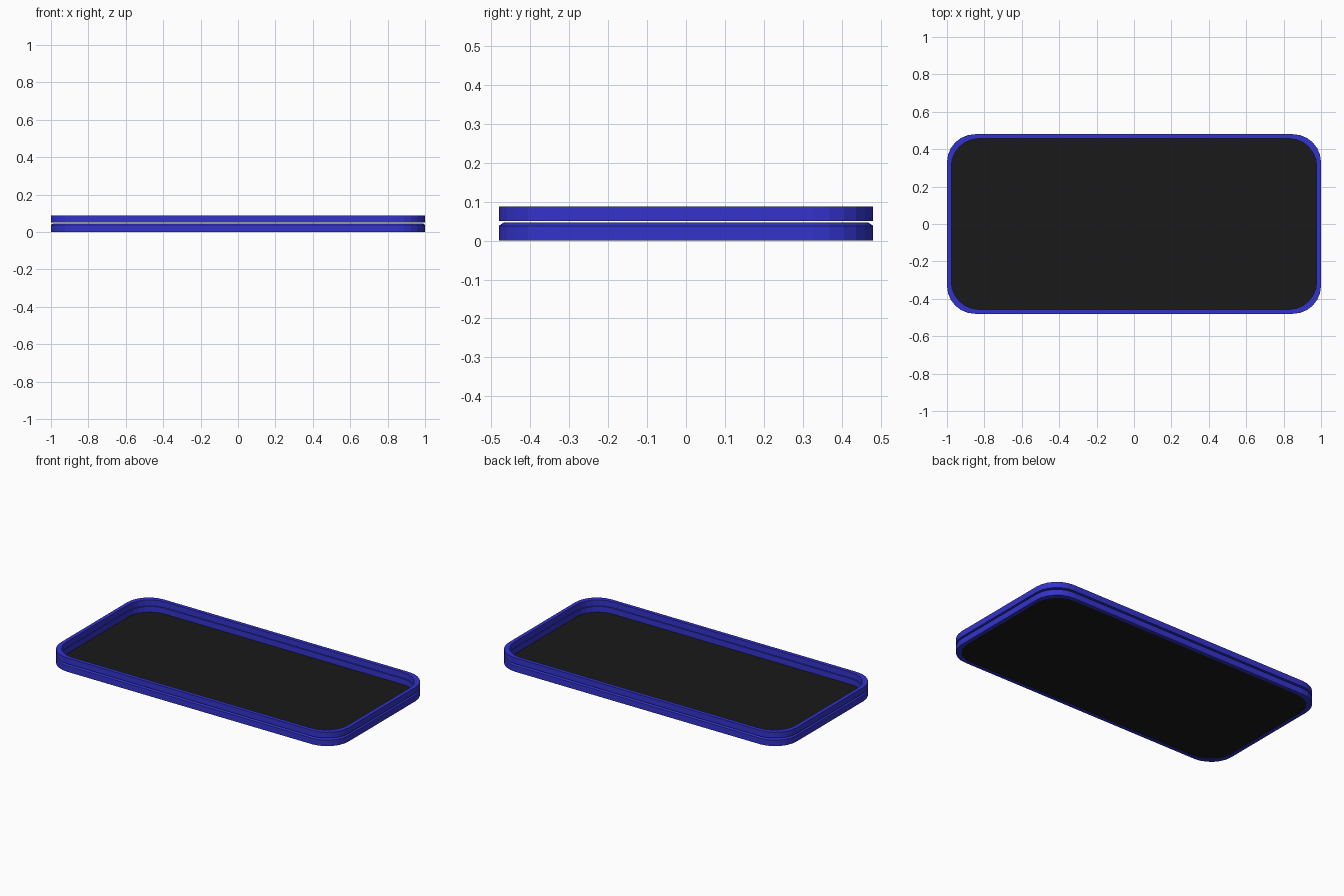
import bpy, bmesh, math

if "Cube" in bpy.data.objects:
    bpy.data.objects.remove(bpy.data.objects["Cube"])

SEG = 6  # facets per rounded corner


def outline(hx, hy, r):
    """Rounded rectangle, counter-clockwise."""
    pts = []
    for k, (sx, sy) in enumerate([(1, 1), (-1, 1), (-1, -1), (1, -1)]):
        for i in range(SEG + 1):
            a = math.pi / 2 * (k + i / SEG)
            pts.append((sx * (hx - r) + r * math.cos(a), sy * (hy - r) + r * math.sin(a)))
    return pts


def material(name, rgb):
    m = bpy.data.materials.new(name)
    m.diffuse_color = (*rgb, 1)
    m.use_nodes = True
    m.node_tree.nodes["Principled BSDF"].inputs["Base Color"].default_value = m.diffuse_color
    return m


def loft(name, profile, mat, closed):
    """Skin rounded loops given as (inset, radius, z); closed joins last to first, else caps."""
    bm = bmesh.new()
    loops = [[bm.verts.new((x, y, z)) for x, y in outline(1 - d, 0.48 - d, r)]
             for d, r, z in profile]
    pairs = list(zip(loops, loops[1:]))
    if closed:
        pairs.append((loops[-1], loops[0]))
    else:
        bm.faces.new(loops[0])
        bm.faces.new(loops[-1])
    for a, b in pairs:
        n = len(a)
        for i in range(n):
            j = (i + 1) % n
            bm.faces.new((a[i], a[j], b[j], b[i]))
    bmesh.ops.recalc_face_normals(bm, faces=bm.faces)
    me = bpy.data.meshes.new(name)
    bm.to_mesh(me)
    bm.free()
    me.materials.append(mat)
    ob = bpy.data.objects.new(name, me)
    bpy.context.collection.objects.link(ob)
    return ob


blue = material("blue_frame", (0.033, 0.033, 0.604))
black = material("black_panel", (0.01, 0.01, 0.01))
R, W = 0.15, 0.023

# Lower frame with chamfered upper outer edge
loft("lower_frame", [(0, R, 0), (0, R, 0.038), (0.012, R, 0.046),
                     (W, R, 0.046), (W, R, 0)], blue, True)
# Upper frame floating just above it
loft("upper_frame", [(0, R, 0.05), (0, R, 0.087), (W, R, 0.087), (W, R, 0.05)], blue, True)
# Thin floor panel inside the lower frame
loft("floor_panel", [(W, R, 0.002), (W, R, 0.01)], black, False)
